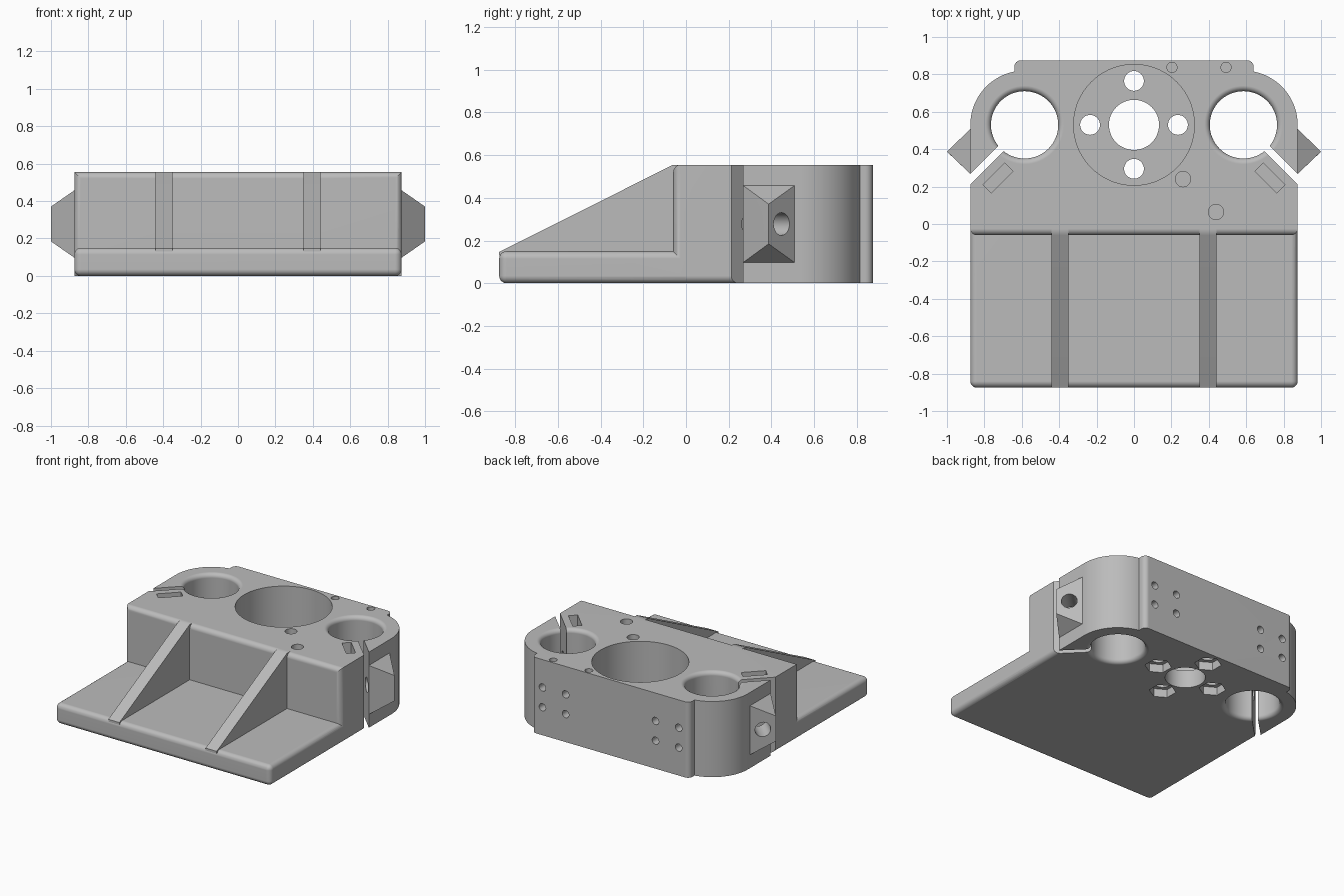
import bpy, bmesh
from math import sin, cos, acos, pi, radians
from mathutils import Matrix, Vector

if "Cube" in bpy.data.objects:
    bpy.data.objects.remove(bpy.data.objects["Cube"])

W, FRONT, BACK, TOP, PLATE = 0.875, -0.06, 0.875, 0.555, 0.15
FIL = 0.035
HX, HY, HR = 0.585, 0.53, 0.18      # clamp hole
MID = TOP / 2

grey = bpy.data.materials.new("grey")
grey.use_nodes = True
grey.diffuse_color = (0.5, 0.5, 0.5, 1)
grey.node_tree.nodes["Principled BSDF"].inputs["Base Color"].default_value = (0.5, 0.5, 0.5, 1)


def make(name, bm):
    bmesh.ops.recalc_face_normals(bm, faces=bm.faces)
    me = bpy.data.meshes.new(name)
    bm.to_mesh(me)
    bm.free()
    me.materials.append(grey)
    ob = bpy.data.objects.new(name, me)
    bpy.context.collection.objects.link(ob)
    return ob


def prism(points, offset):
    """Extrude a closed 3D polygon by an offset."""
    bm = bmesh.new()
    face = bm.faces.new([bm.verts.new(p) for p in points])
    ext = bmesh.ops.extrude_face_region(bm, geom=[face])["geom"]
    bmesh.ops.translate(bm, vec=offset, verts=[v for v in ext if isinstance(v, bmesh.types.BMVert)])
    return bm


def round_edges(bm, rule):
    edges = [e for e in bm.edges if rule(e.verts[0].co, e.verts[1].co)]
    bmesh.ops.bevel(bm, geom=edges, offset=FIL, segments=6, profile=0.5, affect='EDGES')


def near(a, b):
    return abs(a - b) < 1e-4


def cylinder(start, end, radius, sides=32, turn=0):
    start, end = Vector(start), Vector(end)
    axis = end - start
    mat = Matrix.Translation((start + end) / 2) @ axis.to_track_quat('Z', 'Y').to_matrix().to_4x4()
    bm = bmesh.new()
    bmesh.ops.create_cone(bm, cap_ends=True, segments=sides, radius1=radius, radius2=radius,
                          depth=axis.length, matrix=mat @ Matrix.Rotation(turn, 4, 'Z'))
    return bm


def combine(base, bm, operation):
    tool = make("cutter", bm)
    mod = base.modifiers.new("bool", 'BOOLEAN')
    mod.object, mod.operation, mod.solver = tool, operation, 'EXACT'
    bpy.context.view_layer.objects.active = base
    bpy.ops.object.modifier_apply(modifier=mod.name)
    bpy.data.objects.remove(tool)


def cut(bm):
    combine(body, bm, 'DIFFERENCE')


def add(bm):
    combine(body, bm, 'UNION')


# Upright block: half outline with clamp slot, round shoulder and rear pad
slot = 0.028
half = [(W, FRONT), (W, HX + HY - W - slot)]
half += [(HX + 0.08 - slot / 2, HY - 0.08 - slot / 2), (HX + 0.08 + slot / 2, HY - 0.08 + slot / 2)]
half += [(W, HX + HY - W + slot)]
shoulder, pad = W - HX, 0.64
stop = acos((pad - HX) / shoulder)
half += [(HX + shoulder * cos(stop * i / 24), HY + shoulder * sin(stop * i / 24)) for i in range(25)]
half += [(pad - FIL + FIL * cos(pi / 12 * i), BACK - FIL + FIL * sin(pi / 12 * i)) for i in range(7)]
outline = half + [(-x, y) for x, y in reversed(half)]
block = prism([(x, y, 0) for x, y in outline], (0, 0, TOP))


def block_rule(a, b):
    front = near(a.y, FRONT) and near(b.y, FRONT) and not (near(a.z, 0) and near(b.z, 0))
    lower = near(a.z, 0) and near(b.z, 0) and near(a.x, b.x) and near(abs(a.x), W) and max(a.y, b.y) < 0.25
    return front or lower


round_edges(block, block_rule)
body = make("motor_bracket", block)

# Base plate, rounded on all exposed edges
end = 0.0
plate = prism([(-W, -W, 0), (W, -W, 0), (W, end, 0), (-W, end, 0)], (0, 0, PLATE))
round_edges(plate, lambda a, b: not (near(a.y, end) and near(b.y, end)))
add(plate)

# Triangular ribs
for x in (-0.44, 0.35):
    side = [(-W, 0.13), (-W, 0.147), (FRONT, TOP), (0, TOP), (0, 0.13)]
    add(prism([(x, y, z) for y, z in side], (0.09, 0, 0)))

# Clamp ears, holes, screw bores and nut pockets, mirrored
for s in (-1, 1):
    ear = bmesh.new()
    for x, y0, y1, h in ((0.86, 0.285, 0.5, 0.18), (W, 0.268, 0.508, 0.18),
                         (0.97, 0.358, 0.415, 0.093), (1, 0.387, 0.387, 0.093)):
        for y in {y0, y1}:
            for z in (MID - h, MID + h):
                ear.verts.new((s * x, y, z))
    bmesh.ops.convex_hull(ear, input=ear.verts)
    add(ear)

    # Lathed cutter with flared ends for the rounded hole rims
    r = 0.03
    arc = [(HR + r - r * cos(pi / 12 * i), r - r * sin(pi / 12 * i)) for i in range(7)]
    prof = [(0, -0.02), (HR + r, -0.02)] + arc[::-1]
    prof += [(q, TOP - z) for q, z in arc] + [(HR + r, TOP + 0.02), (0, TOP + 0.02)]
    lathe = bmesh.new()
    verts = [lathe.verts.new((q, 0, z)) for q, z in prof]
    edges = [lathe.edges.new(p) for p in zip(verts, verts[1:])]
    bmesh.ops.spin(lathe, geom=verts + edges, cent=(0, 0, 0), axis=(0, 0, 1), angle=2 * pi, steps=64)
    bmesh.ops.remove_doubles(lathe, verts=lathe.verts, dist=1e-5)
    bmesh.ops.translate(lathe, vec=(s * HX, HY, 0), verts=lathe.verts)
    cut(lathe)

    cut(cylinder((s * 1.04, 0.55, MID), (s * 0.69, 0.2, MID), 0.053))
    pocket = bmesh.new()
    bmesh.ops.create_cube(pocket, size=1, matrix=Matrix.Translation((s * 0.727, 0.246, 0.39))
                          @ Matrix.Rotation(-s * pi / 4, 4, 'Z') @ Matrix.Diagonal((0.166, 0.062, 0.4, 1)))
    cut(pocket)

    # Rear screw holes
    for x in (0.365, 0.553):
        for z in (0.205, 0.35):
            cut(cylinder((s * x, BACK + 0.02, z), (s * x, BACK - 0.12, z), 0.027, 24))

# Motor bore, shaft hole, mounting screws with hex nut pockets underneath
cut(cylinder((0, HY, 0.13), (0, HY, TOP + 0.05), 0.323, 72))
cut(cylinder((0, HY, -0.05), (0, HY, 0.2), 0.134, 48))
for i in range(4):
    x, y = 0.235 * cos(i * pi / 2), HY + 0.235 * sin(i * pi / 2)
    cut(cylinder((x, y, -0.05), (x, y, 0.2), 0.053))
    cut(cylinder((x, y, -0.05), (x, y, 0.06), 0.09, 6))

# Blind holes in the top
for x, y, r in ((0.203, 0.837, 0.027), (0.492, 0.837, 0.027), (0.262, 0.24, 0.041), (0.438, 0.064, 0.041)):
    cut(cylinder((x, y, 0.2), (x, y, TOP + 0.05), r))

# Smooth curved surfaces, crisp edges
bpy.ops.object.select_all(action='DESELECT')
body.select_set(True)
bpy.context.view_layer.objects.active = body
bpy.ops.object.shade_smooth_by_angle(angle=radians(30))
weighted = body.modifiers.new("weighted_normals", 'WEIGHTED_NORMAL')
weighted.keep_sharp = True
